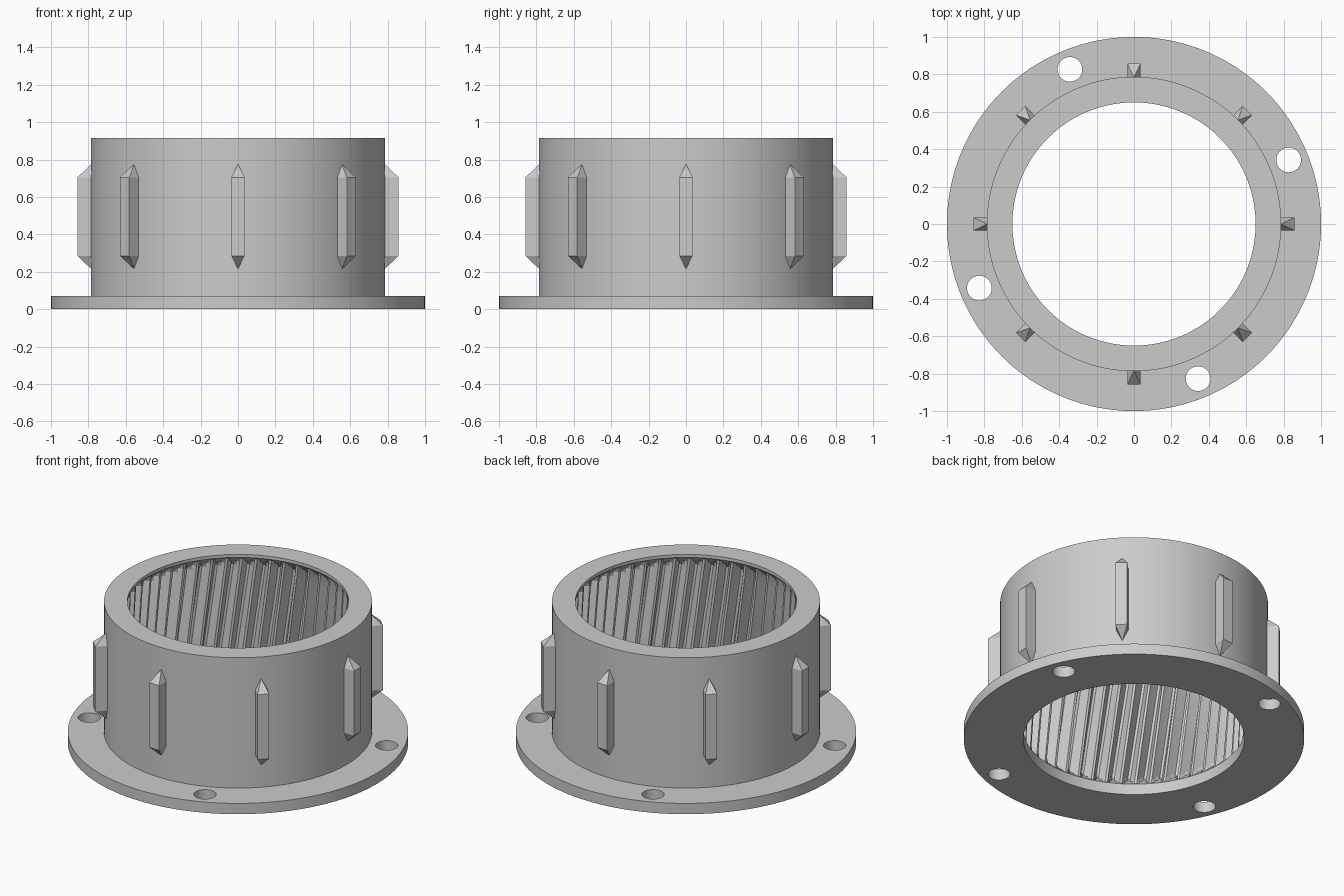
import bpy, bmesh
from math import pi, sin, cos, radians
from mathutils import Matrix

if "Cube" in bpy.data.objects:
    bpy.data.objects.remove(bpy.data.objects["Cube"])

grey = bpy.data.materials.new("light grey")
grey.use_nodes = True
colour = (0.6, 0.6, 0.6, 1)
grey.diffuse_color = colour
grey.node_tree.nodes["Principled BSDF"].inputs["Base Color"].default_value = colour

HEIGHT, FLANGE_Z = 0.915, 0.07
BORE, WALL, FLANGE_R = 0.65, 0.787, 1.0
TIP, ROOT = 0.66, 0.722
TEETH, PER_TOOTH, SHIFT = 48, 6, 7
N = TEETH * PER_TOOTH
STEP = 2 * pi / N
MID = (TIP + ROOT) / 2
TOOTH = [ROOT, ROOT, MID, TIP, TIP, MID]


def finish(bm, name):
    bmesh.ops.recalc_face_normals(bm, faces=bm.faces)
    mesh = bpy.data.meshes.new(name)
    bm.to_mesh(mesh)
    bm.free()
    mesh.materials.append(grey)
    ob = bpy.data.objects.new(name, mesh)
    bpy.context.collection.objects.link(ob)
    return ob


def activate(ob):
    bpy.ops.object.select_all(action='DESELECT')
    ob.select_set(True)
    bpy.context.view_layer.objects.active = ob


# Flanged body with a helical toothed bore
bm = bmesh.new()


def ring(z, radius, turn):
    return [bm.verts.new((radius(i) * cos(i * STEP - turn),
                          radius(i) * sin(i * STEP - turn), z)) for i in range(N)]


def plain(r):
    return lambda i: r


def bridge(a, b, shift=0):
    for i in range(N):
        j = i - shift
        bm.faces.new((a[i], a[(i + 1) % N], b[(j + 1) % N], b[j % N]))


low, high = FLANGE_Z, HEIGHT - 0.02
depth = ROOT - BORE
ramp = [0, TIP - BORE, MID - BORE, depth]
levels = [low + d for d in ramp]
span = high - low - 2 * depth
levels += [low + depth + span * k / 10 for k in range(1, 10)]
levels += [high - d for d in reversed(ramp)]
twist = SHIFT * STEP

rings = [ring(0, plain(FLANGE_R), 0), ring(0, plain(BORE), 0)]
for z in levels:
    # Tooth ends are trimmed by a cone at each lip
    limit = BORE + min(z - low, high - z)
    rings.append(ring(z, lambda i: min(TOOTH[i % PER_TOOTH], limit),
                      twist * (z - low) / (high - low)))
rings += [ring(HEIGHT, plain(BORE), twist), ring(HEIGHT, plain(WALL), twist)]
for a, b in zip(rings, rings[1:]):
    bridge(a, b)
foot = ring(FLANGE_Z, plain(WALL), 0)
edge = ring(FLANGE_Z, plain(FLANGE_R), 0)
bridge(rings[-1], foot, SHIFT)
bridge(foot, edge)
bridge(edge, rings[0])
body = finish(bm, "flanged_ring_gear")

# Four bolt holes through the flange
bm = bmesh.new()
for k in range(4):
    a = radians(22.5 + 90 * k)
    bmesh.ops.create_cone(bm, cap_ends=True, segments=48, radius1=0.066, radius2=0.066,
                          depth=0.3, matrix=Matrix.Translation((0.895 * cos(a), 0.895 * sin(a), 0.035)))
cutter = finish(bm, "bolt_hole_cutter")
cutter.hide_render = True
mod = body.modifiers.new("bolt_holes", 'BOOLEAN')
mod.operation, mod.solver, mod.object = 'DIFFERENCE', 'EXACT', cutter
activate(body)
bpy.ops.object.modifier_apply(modifier=mod.name)
bpy.data.objects.remove(cutter)
activate(body)
bpy.ops.object.shade_smooth_by_angle(angle=radians(25))

# Eight outer ribs with pointed ends
for k in range(8):
    bm = bmesh.new()
    for z in (0.285, 0.705):
        for x in (0.775, 0.858):
            for y in (-0.035, 0.035):
                bm.verts.new((x, y, z))
    for z in (0.215, 0.775):
        bm.verts.new((0.785, 0, z))
    bmesh.ops.convex_hull(bm, input=bm.verts)
    bmesh.ops.dissolve_limit(bm, angle_limit=0.02, verts=bm.verts, edges=bm.edges)
    bm.transform(Matrix.Rotation(k * pi / 4, 4, 'Z'))
    finish(bm, f"rib_{k + 1}")
